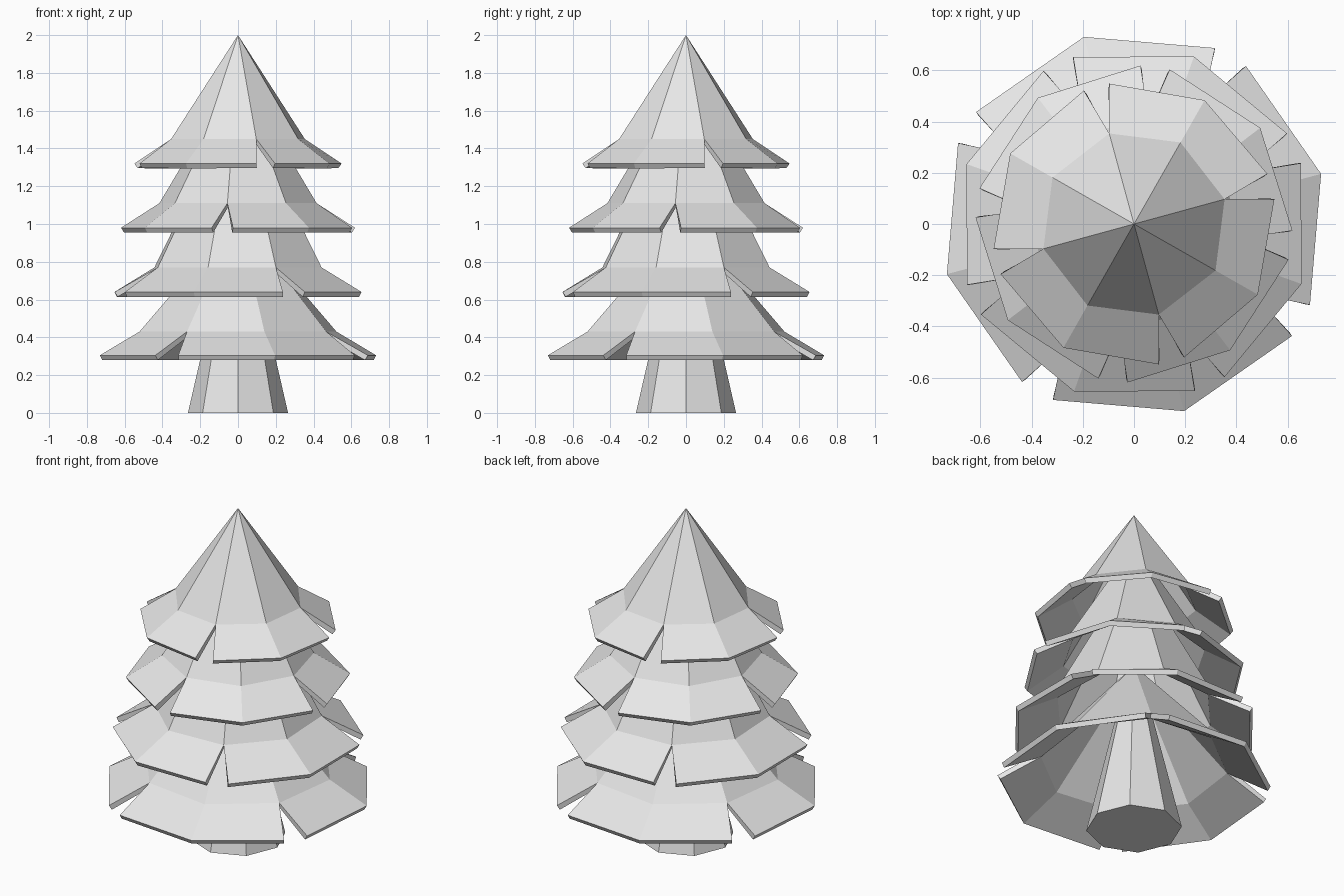
import bpy, bmesh
from math import cos, sin, radians

cube = bpy.data.objects.get("Cube")
if cube:
    bpy.data.objects.remove(cube, do_unlink=True)

grey = bpy.data.materials.new("light_grey")
grey.use_nodes = True
color = (0.8, 0.8, 0.8, 1)
grey.diffuse_color = color
grey.node_tree.nodes["Principled BSDF"].inputs["Base Color"].default_value = color

THICKNESS = 0.03
SLIT = 5.3  # half angle of the gap between two flaps


def finish(name, bm):
    bmesh.ops.recalc_face_normals(bm, faces=bm.faces)
    mesh = bpy.data.meshes.new(name)
    bm.to_mesh(mesh)
    bm.free()
    mesh.materials.append(grey)
    obj = bpy.data.objects.new(name, mesh)
    bpy.context.collection.objects.link(obj)
    return obj


def polar(bm, r, angle, z):
    a = radians(angle)
    return bm.verts.new((r * cos(a), r * sin(a), z))


def foliage_tier(name, slit_angle, ring_r, ring_z, rim_r, rim_z, apex_z):
    """Eight-sided cone whose flared skirt is split into four flaps."""
    bm = bmesh.new()
    apex = bm.verts.new((0, 0, apex_z))
    ring = [polar(bm, ring_r, slit_angle + 45 * i, ring_z) for i in range(8)]
    for i in range(8):
        bm.faces.new((apex, ring[i], ring[(i + 1) % 8]))
    for q in range(4):
        a = slit_angle + 90 * q
        first, middle, last = ring[2 * q], ring[2 * q + 1], ring[(2 * q + 2) % 8]
        start = polar(bm, rim_r, a + SLIT, rim_z)
        centre = polar(bm, rim_r, a + 45, rim_z)
        end = polar(bm, rim_r, a + 90 - SLIT, rim_z)
        bm.faces.new((first, start, centre, middle))
        bm.faces.new((middle, centre, end, last))
    obj = finish(name, bm)
    shell = obj.modifiers.new("shell", "SOLIDIFY")
    shell.thickness = THICKNESS
    shell.offset = -1
    return obj


# Foliage, from the bottom tier to the tip
foliage_tier("foliage_bottom", -30, 0.54, 0.43, 0.757, 0.305, 1.04)
foliage_tier("foliage_lower", 25.3, 0.47, 0.77, 0.695, 0.64, 1.67)
foliage_tier("foliage_upper", -7.7, 0.42, 1.11, 0.62, 0.98, 1.81)
foliage_tier("foliage_top", 15.3, 0.367, 1.45, 0.557, 1.32, 2.0)

# Tapered trunk running up inside the foliage
bm = bmesh.new()
base = [polar(bm, 0.265, 45 * i, 0) for i in range(8)]
head = [polar(bm, 0.07, 45 * i, 0.85) for i in range(8)]
bm.faces.new(base)
bm.faces.new(head)
for i in range(8):
    j = (i + 1) % 8
    bm.faces.new((base[i], base[j], head[j], head[i]))
finish("trunk", bm)
